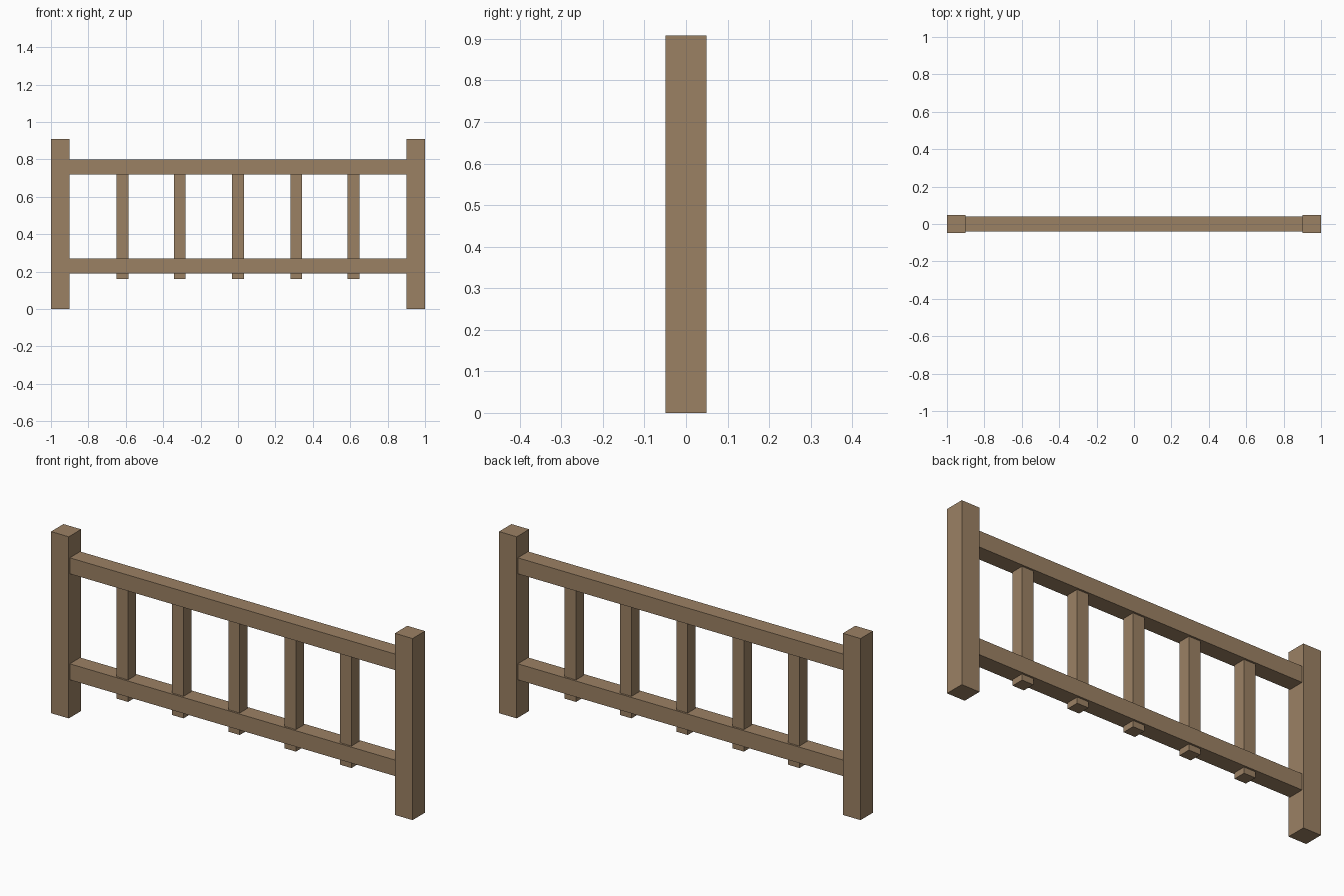
import bpy

if "Cube" in bpy.data.objects:
    bpy.data.objects.remove(bpy.data.objects["Cube"])

wood = bpy.data.materials.new("brown wood")
wood.diffuse_color = (0.33, 0.22, 0.127, 1)
wood.use_nodes = True
wood.node_tree.nodes["Principled BSDF"].inputs["Base Color"].default_value = wood.diffuse_color


def box(name, x, z0, z1, width, depth):
    """Box centred on x and y = 0, spanning z0 to z1."""
    bpy.ops.mesh.primitive_cube_add(size=1, location=(x, 0, (z0 + z1) / 2))
    ob = bpy.context.object
    ob.name = name
    ob.scale = (width, depth, z1 - z0)
    bpy.ops.object.transform_apply(location=False, rotation=False, scale=True)
    ob.data.materials.append(wood)
    return ob


# End posts
for side, x in (("left", -0.951), ("right", 0.951)):
    box(side + "_post", x, 0, 0.908, 0.098, 0.098)

# Horizontal rails between the posts
box("top_rail", 0, 0.72, 0.80, 1.806, 0.082)
box("bottom_rail", 0, 0.19, 0.27, 1.806, 0.082)

# Balusters, running through the bottom rail and tucked into the top rail
for i, x in enumerate((-0.618, -0.311, 0, 0.311, 0.618)):
    box(f"baluster_{i + 1}", x, 0.16, 0.73, 0.063, 0.063)
